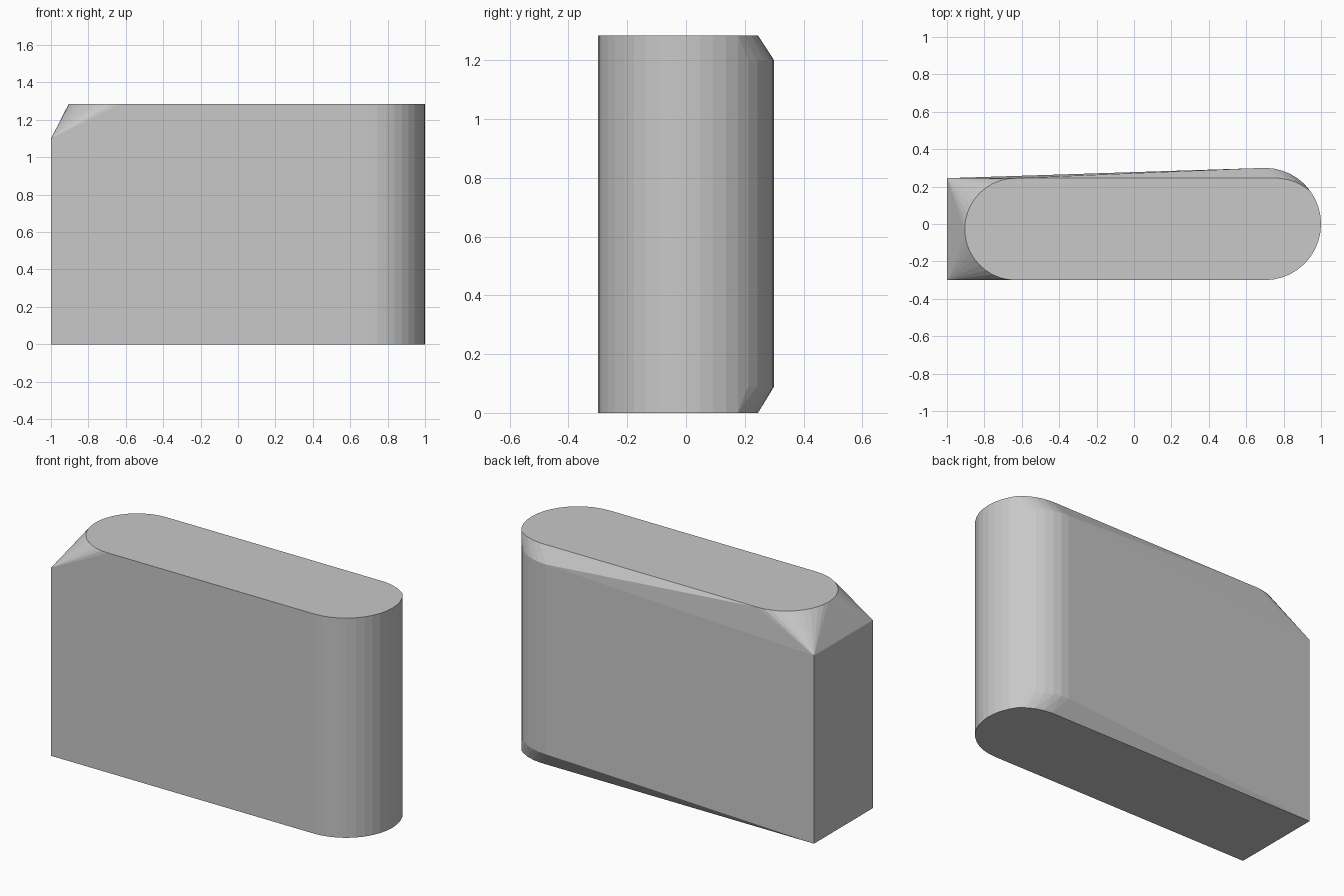
import bpy
import bmesh
from math import sin, cos, radians

cube = bpy.data.objects.get("Cube")
if cube:
    bpy.data.objects.remove(cube, do_unlink=True)

HEIGHT = 1.285
FRONT, BACK = -0.3, 0.245      # depth limits of the top and bottom outlines
STEP = 9                       # degrees per facet of the rounded ends


def arc(cx, cy, r, start, end):
    return [(cx + r * cos(radians(a)), cy + r * sin(radians(a)))
            for a in range(start, end + 1, STEP)]


# Rounded right end: the lower arc runs full height, the upper arc bulges backwards
full_arc = arc(0.7, 0, 0.3, -90, 36)
bulge_arc = arc(0.7, 0, 0.3, 45, 90)
inner_arc = [(0.915, 0.197), (0.87, 0.222), (0.82, 0.238), (0.77, BACK)]

# Rounded left end of the top face
radius = (BACK - FRONT) / 2
left_arc = arc(-0.905 + radius, (BACK + FRONT) / 2, radius, 90, 270)

# Square left end of the body
corners = [(-1, FRONT), (-1, BACK)]

layers = [
    (0, full_arc + inner_arc + corners),
    (0.09, bulge_arc),
    (1.1, corners),
    (1.2, bulge_arc),
    (HEIGHT, full_arc + inner_arc + left_arc),
]

# Skin the outlines into one convex solid
bm = bmesh.new()
for z, outline in layers:
    for x, y in outline:
        bm.verts.new((x, y, z))
hull = bmesh.ops.convex_hull(bm, input=bm.verts[:])
loose = {v for v in hull["geom_interior"] + hull["geom_unused"]
         if isinstance(v, bmesh.types.BMVert)}
bmesh.ops.delete(bm, geom=list(loose), context="VERTS")
bmesh.ops.dissolve_limit(bm, angle_limit=radians(0.3),
                         verts=bm.verts[:], edges=bm.edges[:])
bmesh.ops.recalc_face_normals(bm, faces=bm.faces[:])

mesh = bpy.data.meshes.new("rounded_block")
bm.to_mesh(mesh)
bm.free()
block = bpy.data.objects.new("rounded_block", mesh)
bpy.context.collection.objects.link(block)

# Plain grey finish
grey = bpy.data.materials.new("grey")
grey.use_nodes = True
colour = (0.58, 0.58, 0.58, 1)
grey.diffuse_color = colour
grey.node_tree.nodes["Principled BSDF"].inputs["Base Color"].default_value = colour
mesh.materials.append(grey)
